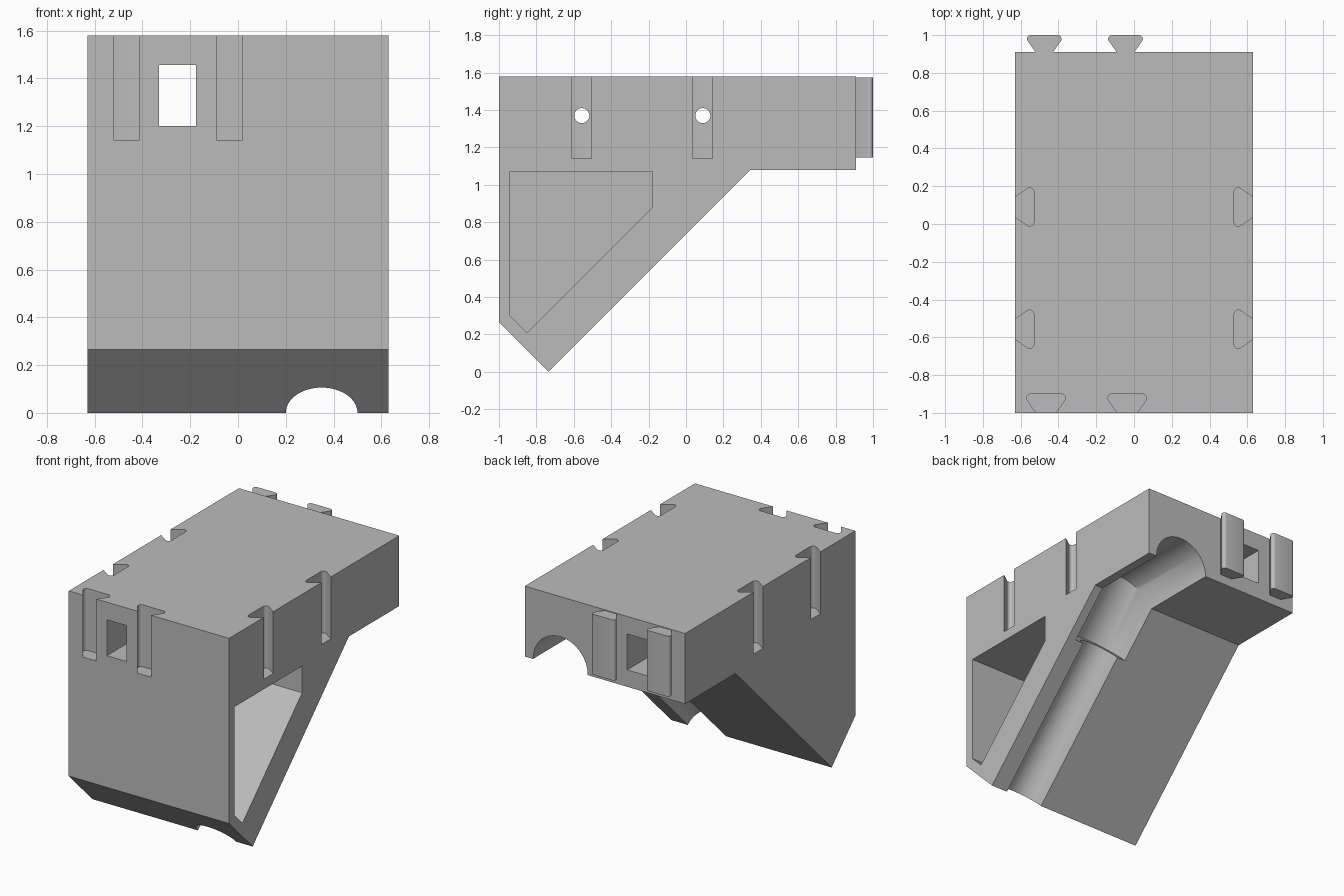
import bpy
import bmesh
from math import cos, sin, pi, radians
from mathutils import Vector, Matrix

if "Cube" in bpy.data.objects:
    bpy.data.objects.remove(bpy.data.objects["Cube"], do_unlink=True)

GREY = (0.5, 0.5, 0.5, 1)
grey = bpy.data.materials.new("plain_grey")
grey.use_nodes = True
grey.diffuse_color = GREY
grey.node_tree.nodes["Principled BSDF"].inputs["Base Color"].default_value = GREY


def loft(name, rings):
    """Closed solid through a list of matching point rings."""
    bm = bmesh.new()
    loops = [[bm.verts.new(p) for p in ring] for ring in rings]
    n = len(loops[0])
    for a, b in zip(loops, loops[1:]):
        for i in range(n):
            j = (i + 1) % n
            bm.faces.new((a[i], a[j], b[j], b[i]))
    bm.faces.new(loops[0])
    bm.faces.new(loops[-1])
    bmesh.ops.recalc_face_normals(bm, faces=bm.faces)
    mesh = bpy.data.meshes.new(name)
    bm.to_mesh(mesh)
    bm.free()
    mesh.materials.append(grey)
    obj = bpy.data.objects.new(name, mesh)
    bpy.context.collection.objects.link(obj)
    return obj


def side_prism(name, profile, x0, x1):
    return loft(name, [[(x, y, z) for y, z in profile] for x in (x0, x1)])


def tube(name, x, path, r, sides=64):
    """Round tube with mitred bends along a (y, z) path."""
    pts = [Vector((x, y, z)) for y, z in path]
    rings = []
    for i, p in enumerate(pts):
        before = (p - pts[max(i - 1, 0)]).normalized()
        after = (pts[min(i + 1, len(pts) - 1)] - p).normalized()
        t = (before + after).normalized()
        stretch = r / t.dot(after if after.length else before)
        across = Vector((0, -t.z, t.y))
        turns = [2 * pi * k / sides for k in range(sides)]
        rings.append([p + Vector((r * cos(a), 0, 0)) + across * stretch * sin(a)
                      for a in turns])
    return loft(name, rings)


def dovetail(name, x, y, angle, z0, z1, size=1.0, lead=0.0):
    """Rounded dovetail prism that widens along the given direction."""
    half = [(-lead, 0.052), (0, 0.052)] if lead else [(0, 0.052)]
    for k in range(7):
        a = radians(125 * (1 - k / 6))
        half.append((0.078 + 0.022 * cos(a), 0.08 + 0.022 * sin(a)))
    outline = half + [(d, -h) for d, h in reversed(half)]
    turn = Matrix.Translation((x, y, 0)) @ Matrix.Rotation(radians(angle), 4, "Z")
    return loft(name, [[turn @ Vector((d * size, h * size, z)) for d, h in outline]
                       for z in (z0, z1)])


def cut(target, cutter):
    cutter.hide_render = True
    mod = target.modifiers.new("cut", "BOOLEAN")
    mod.operation = "DIFFERENCE"
    mod.solver = "EXACT"
    mod.object = cutter
    bpy.context.view_layer.objects.active = target
    bpy.ops.object.modifier_apply(modifier=mod.name)
    bpy.data.objects.remove(cutter, do_unlink=True)


# Main block
W, TOP, BACK, LEDGE = 0.63, 1.58, 0.91, 1.08
body = side_prism("body", [(-1, TOP), (BACK, TOP), (BACK, LEDGE), (0.345, LEDGE),
                           (-0.735, 0), (-1, 0.265)], -W, W)

# Deep side pocket
cut(body, side_prism("pocket", [(-0.94, 1.07), (-0.18, 1.07), (-0.18, 0.88),
                                (-0.85, 0.21), (-0.94, 0.3)], -0.57, W + 0.1))

# Pipe channel under the slope, wider through the bend
cut(body, tube("wide_channel", 0.35, [(0.065, 0.8), (0.345, LEDGE), (1.1, LEDGE)], 0.215))
cut(body, tube("narrow_channel", 0.35, [(0.2, 0.935), (-0.9, -0.165)], 0.15))

# Rectangular passage from front to back
cut(body, loft("passage", [[(x, y, z) for x, z in
                            ((-0.33, 1.2), (-0.175, 1.2), (-0.175, 1.455), (-0.33, 1.455))]
                           for y in (-1.2, 1.2)]))

# Dovetail slots on the sides, with cross holes
for y in (-0.557, 0.09):
    for x, angle in ((W, 180), (-W, 0)):
        cut(body, dovetail("side_slot", x, y, angle, 1.14, TOP + 0.1, lead=0.05))
    hole = [(y + 0.04 * cos(k * pi / 16), 1.37 + 0.04 * sin(k * pi / 16)) for k in range(32)]
    cut(body, side_prism("cross_hole", hole, -1, 1))

# Dovetail slots on the front and matching tongues on the back
parts = [body]
for i, x in enumerate((-0.466, -0.036)):
    cut(body, dovetail("front_slot", x, -1, 90, 1.14, TOP + 0.1, lead=0.05))
    parts.append(dovetail("back_tongue_%d" % (i + 1), x - 0.009, BACK, 90,
                          1.145, 1.575, size=0.9))

for obj in parts:
    bpy.ops.object.select_all(action="DESELECT")
    obj.select_set(True)
    bpy.context.view_layer.objects.active = obj
    bpy.ops.object.shade_smooth_by_angle(angle=radians(30))
